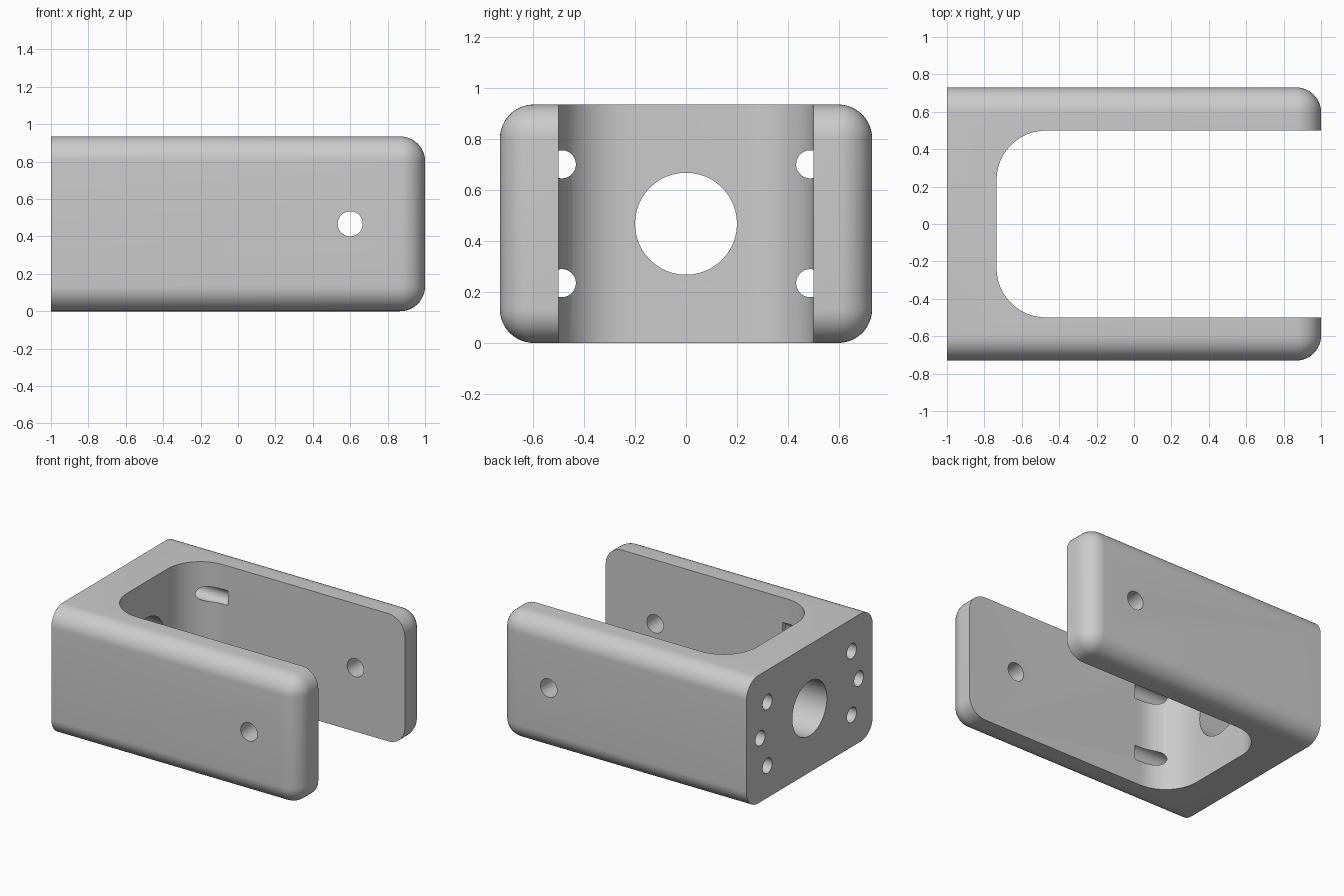
import bpy, bmesh
from mathutils import Vector, Matrix

default = bpy.data.objects.get("Cube")
if default:
    bpy.data.objects.remove(default, do_unlink=True)

WIDTH, HEIGHT = 1.46, 0.935
MID = HEIGHT / 2

grey = bpy.data.materials.new("light grey")
grey.use_nodes = True
grey.diffuse_color = (0.6, 0.6, 0.6, 1)
grey.node_tree.nodes["Principled BSDF"].inputs["Base Color"].default_value = (0.6, 0.6, 0.6, 1)


def finish(name, bm):
    mesh = bpy.data.meshes.new(name)
    bm.to_mesh(mesh)
    bm.free()
    mesh.materials.append(grey)
    obj = bpy.data.objects.new(name, mesh)
    bpy.context.collection.objects.link(obj)
    return obj


def rounded_box(name, low, high, radius, choose_edge):
    """Box between two corners with the chosen edges filleted."""
    low, high = Vector(low), Vector(high)
    bm = bmesh.new()
    bmesh.ops.create_cube(bm, size=1)
    bmesh.ops.scale(bm, vec=high - low, verts=bm.verts)
    bmesh.ops.translate(bm, vec=(low + high) / 2, verts=bm.verts)
    edges = [e for e in bm.edges if choose_edge([v.co for v in e.verts])]
    bmesh.ops.bevel(bm, geom=edges, offset=radius, segments=12, profile=0.5, affect='EDGES')
    return finish(name, bm)


def drill(name, start, end, radius):
    """Round cutter from one point to another."""
    start, end = Vector(start), Vector(end)
    axis = end - start
    turn = axis.to_track_quat('Z', 'Y').to_matrix().to_4x4()
    bm = bmesh.new()
    bmesh.ops.create_cone(bm, cap_ends=True, segments=48, radius1=radius, radius2=radius,
                          depth=axis.length,
                          matrix=Matrix.Translation((start + end) / 2) @ turn)
    return finish(name, bm)


# Body: fillets along the outer sides and around the open end, square back plate
def body_edge(ends):
    at_front = all(c.x > 0.9 for c in ends)
    along_side = abs(ends[0].x - ends[1].x) > 1
    return at_front or along_side


bracket = rounded_box("fork_bracket", (-1, -WIDTH / 2, 0), (1, WIDTH / 2, HEIGHT), 0.133, body_edge)

# Slot between the two arms, with rounded inner corners
cutters = [rounded_box("slot_cutter", (-0.735, -0.5, -0.3), (1.4, 0.5, 1.3), 0.265,
                       lambda ends: all(c.x < 0 for c in ends) and abs(ends[0].z - ends[1].z) > 1)]

# Large centre hole and the pin hole across both arms
cutters.append(drill("centre_hole_cutter", (-1.2, 0, MID), (-0.5, 0, MID), 0.2))
cutters.append(drill("pin_hole_cutter", (0.6, -1, MID), (0.6, 1, MID), 0.067))

# Three screw holes on each side of the back plate
for side in (-1, 1):
    for y, z in ((0.487, MID - 0.233), (0.487, MID + 0.233), (0.57, MID)):
        cutters.append(drill("screw_hole_cutter", (-1.2, side * y, z), (-0.43, side * y, z), 0.055))

for cutter in cutters:
    cutter.hide_render = True
    mod = bracket.modifiers.new("cut", 'BOOLEAN')
    mod.operation = 'DIFFERENCE'
    mod.solver = 'EXACT'
    mod.object = cutter

# Bake the cuts and discard the cutters
bpy.context.view_layer.update()
baked = bpy.data.meshes.new_from_object(
    bracket.evaluated_get(bpy.context.evaluated_depsgraph_get()))
bracket.modifiers.clear()
bracket.data = baked
baked.name = "fork_bracket"
baked.materials.clear()
baked.materials.append(grey)
for cutter in cutters:
    bpy.data.objects.remove(cutter, do_unlink=True)

# Smooth fillets, crisp rims
bpy.ops.object.select_all(action='DESELECT')
bracket.select_set(True)
bpy.context.view_layer.objects.active = bracket
bpy.ops.object.shade_smooth_by_angle(angle=0.6)
